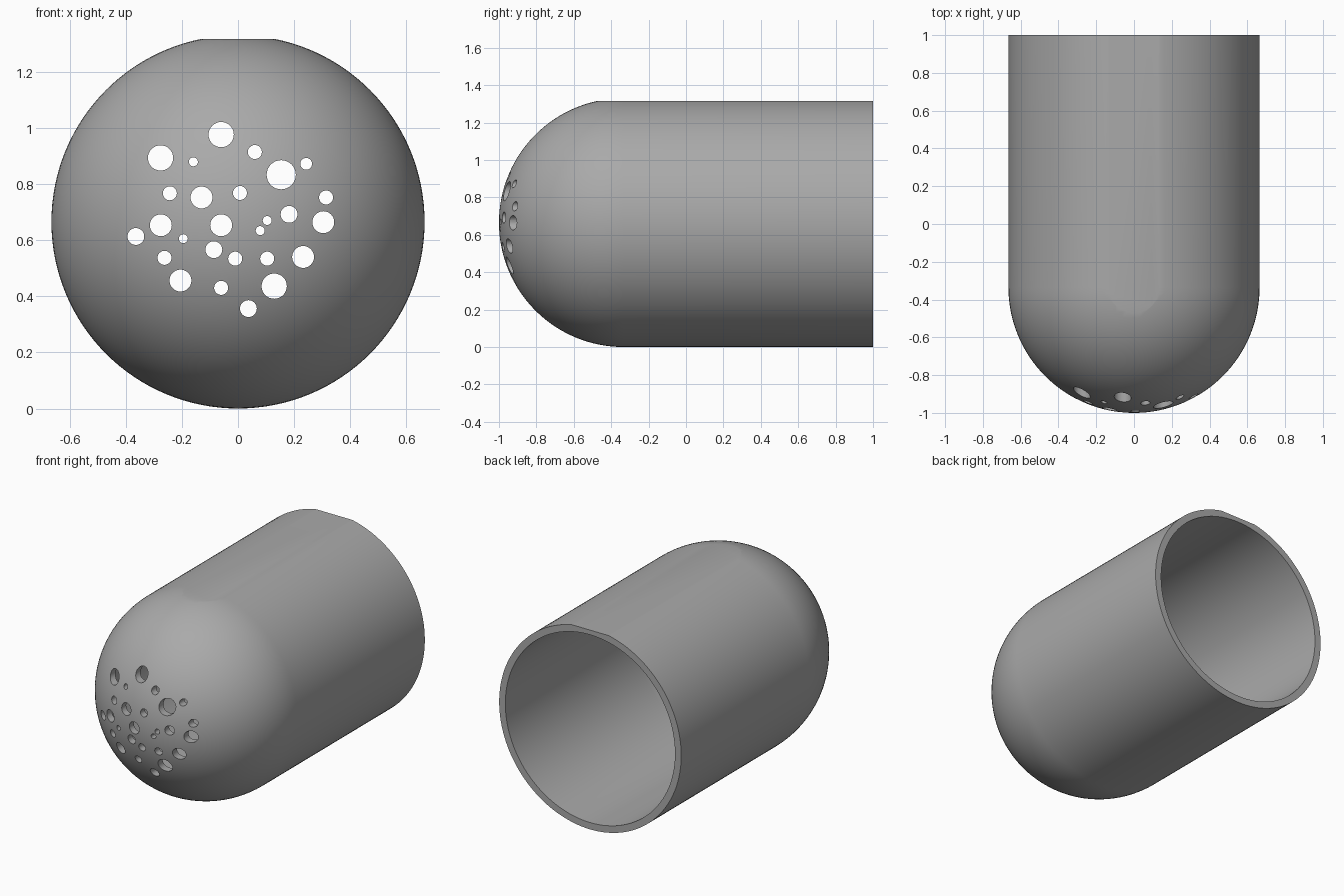
import bpy
import bmesh
import math
from mathutils import Matrix, Vector

default_cube = bpy.data.objects.get("Cube")
if default_cube:
    bpy.data.objects.remove(default_cube, do_unlink=True)

RADIUS = 0.665           # outer radius, also the height of the axis
INNER = 0.62
DOME_Y = RADIUS - 1      # where the barrel meets the dome
FLAT_TOP = 1.316
SEGMENTS = 128
ARC_STEPS = 32

# Spray holes: radius -> (x, z) centres
HOLES = {
    0.052: [(0.154, 0.833)],
    0.045: [(-0.06, 0.976), (-0.276, 0.893), (0.129, 0.436)],
    0.039: [(0.304, 0.664), (-0.06, 0.653), (-0.275, 0.653),
            (-0.13, 0.752), (-0.205, 0.456), (0.232, 0.54)],
    0.03: [(-0.364, 0.613), (-0.086, 0.566), (0.037, 0.356), (0.182, 0.692)],
    0.025: [(0.06, 0.914), (0.314, 0.752), (-0.243, 0.767), (-0.262, 0.537),
            (0.104, 0.534), (-0.01, 0.534), (-0.06, 0.43), (0.007, 0.768)],
    0.021: [(0.243, 0.872)],
    0.016: [(-0.159, 0.879), (0.104, 0.67), (0.079, 0.634), (-0.195, 0.605)],
}


def make_object(name, bm):
    mesh = bpy.data.meshes.new(name)
    bmesh.ops.recalc_face_normals(bm, faces=bm.faces)
    bm.to_mesh(mesh)
    bm.free()
    obj = bpy.data.objects.new(name, mesh)
    bpy.context.collection.objects.link(obj)
    return obj


def dome_profile(radius):
    """Points from the dome tip to the open rim."""
    points = []
    for i in range(ARC_STEPS + 1):
        angle = math.pi / 2 * i / ARC_STEPS
        points.append(Vector((radius * math.sin(angle),
                              DOME_Y - radius * math.cos(angle), RADIUS)))
    points.append(Vector((radius, 1, RADIUS)))
    return points


# Hollow shell: one closed profile revolved around the long axis
bm = bmesh.new()
profile = dome_profile(RADIUS) + dome_profile(INNER)[::-1]
verts = [bm.verts.new(p) for p in profile]
edges = [bm.edges.new(pair) for pair in zip(verts, verts[1:])]
bmesh.ops.spin(bm, geom=verts + edges, cent=(0, 0, RADIUS), axis=(0, 1, 0),
               angle=math.tau, steps=SEGMENTS, use_duplicate=False)
bmesh.ops.remove_doubles(bm, verts=bm.verts, dist=0.0001)
shell = make_object("domed_shell", bm)

# Cutter: the hole pins and the block that planes the top flat
bm = bmesh.new()
for radius, centres in HOLES.items():
    for x, z in centres:
        place = Matrix.Translation((x, -0.85, z)) @ Matrix.Rotation(math.pi / 2, 4, "X")
        bmesh.ops.create_cone(bm, cap_ends=True, segments=32, radius1=radius,
                              radius2=radius, depth=0.6, matrix=place)
block = Matrix.Translation((0, 0, FLAT_TOP + 0.5)) @ Matrix.Diagonal((2, 3, 1, 1))
bmesh.ops.create_cube(bm, size=1, matrix=block)
cutter = make_object("hole_and_flat_cutter", bm)
cutter.hide_render = True

# Cut the shell and keep the result
cut = shell.modifiers.new("cut", "BOOLEAN")
cut.operation = "DIFFERENCE"
cut.solver = "EXACT"
cut.object = cutter
bpy.context.view_layer.objects.active = shell
bpy.ops.object.select_all(action="DESELECT")
shell.select_set(True)
bpy.ops.object.modifier_apply(modifier=cut.name)
bpy.data.objects.remove(cutter, do_unlink=True)
bpy.ops.object.shade_smooth_by_angle(angle=math.radians(30))

# Plain grey finish
grey = bpy.data.materials.new("plain_grey")
grey.use_nodes = True
colour = (0.4, 0.4, 0.4, 1)
grey.diffuse_color = colour
grey.node_tree.nodes["Principled BSDF"].inputs["Base Color"].default_value = colour
shell.data.materials.clear()
shell.data.materials.append(grey)
